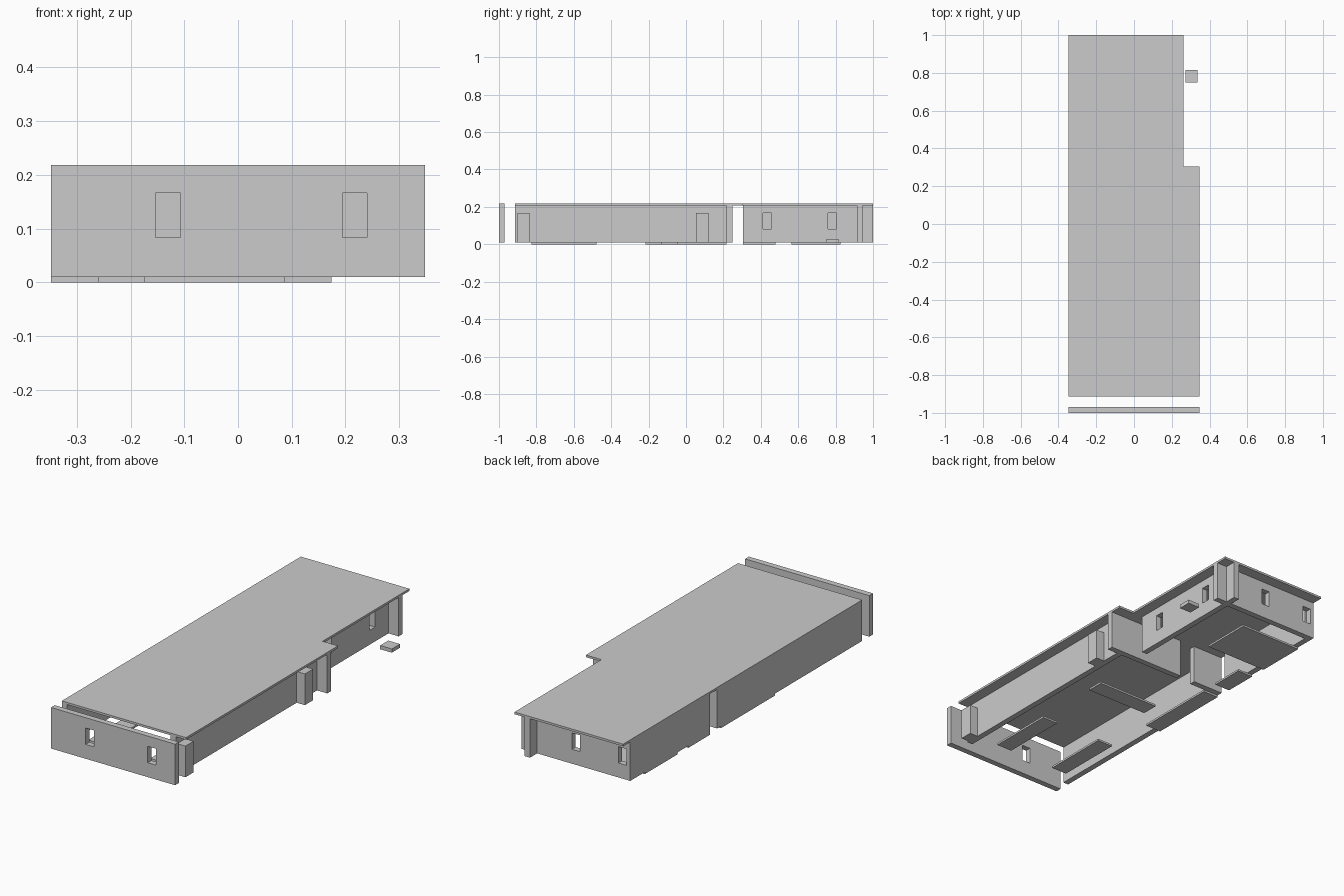
import bpy, bmesh

if "Cube" in bpy.data.objects:
    bpy.data.objects.remove(bpy.data.objects["Cube"])

G = 2 / 23            # floor-plan grid cell
T = 0.03              # wall thickness
Z0, Z1, TOP = 0.01, 0.207, 0.218


def gx(n):            # grid line to x
    return n * G


def gy(n):            # grid line to y
    return -1 + n * G


def box(name, x0, x1, y0, y1, z0, z1):
    bm = bmesh.new()
    bmesh.ops.create_cube(bm, size=1)
    for v in bm.verts:
        v.co = ((x0, x1)[v.co.x > 0], (y0, y1)[v.co.y > 0], (z0, z1)[v.co.z > 0])
    me = bpy.data.meshes.new(name)
    bm.to_mesh(me)
    bm.free()
    ob = bpy.data.objects.new(name, me)
    bpy.context.collection.objects.link(ob)
    return ob


def cut_window(wall, x, y):
    # Rectangular opening centred on a cell of the plan, through the given wall
    along_x = wall.dimensions.x > wall.dimensions.y
    hx, hy = (0.023, 0.06) if along_x else (0.06, 0.023)
    cutter = box("window_cutter", x - hx, x + hx, y - hy, y + hy, 0.083, 0.166)
    cutter.hide_render = True
    mod = wall.modifiers.new("window", 'BOOLEAN')
    mod.operation = 'DIFFERENCE'
    mod.solver = 'EXACT'
    mod.object = cutter
    bpy.context.view_layer.objects.active = wall
    bpy.context.view_layer.update()
    bpy.ops.object.modifier_apply(modifier=mod.name)
    bpy.data.objects.remove(cutter, do_unlink=True)


def wall_x(name, n0, n1, row, top=Z1):
    return box(name, gx(n0), gx(n1), gy(row), gy(row) + T, Z0, top)


def wall_y(name, col, m0, m1):
    return box(name, gx(col), gx(col) + T, gy(m0), gy(m1), Z0, Z1)


# L-shaped flat roof
bm = bmesh.new()
outline = [(-4, 1), (4, 1), (4, 15), (3, 15), (3, 23), (-4, 23)]
face = bm.faces.new([bm.verts.new((gx(a), gy(b), Z1)) for a, b in outline])
ext = bmesh.ops.extrude_face_region(bm, geom=[face])
for v in ext["geom"]:
    if isinstance(v, bmesh.types.BMVert):
        v.co.z = TOP
bmesh.ops.recalc_face_normals(bm, faces=bm.faces)
me = bpy.data.meshes.new("roof")
bm.to_mesh(me)
bm.free()
bpy.context.collection.objects.link(bpy.data.objects.new("roof", me))

# Walls running left to right
front = wall_x("front_wall", -4, 4, 0, TOP)
back = wall_x("back_wall", -4, 3, 22)
wall_x("cross_wall_right", -1, 4, 14)
wall_x("cross_wall_left", -4, -2, 14)

# Walls running front to back
wall_y("left_wall_front", -4, 1, 14)
wall_y("left_wall_back", -4, 15, 22)
wall_y("right_wall_front", 3, 1, 14)
side = wall_y("right_wall_back", 2, 15, 23)

# Window openings
bpy.context.view_layer.update()
for n in (-1.5, 2.5):
    cut_window(front, gx(n), T / 2 - 1)
for n in (-3.5, -0.5):
    cut_window(back, gx(n), gy(22) + T / 2)
for m in (16.5, 20.5):
    cut_window(side, gx(2) + T / 2, gy(m))

# Pillars along the right side and the door step
H = 0.0326
for name, m, top in (("front_pillar", 1.5, 0.168), ("middle_pillar", 12.5, 0.168),
                     ("door_step", 20.5, 0.029)):
    box(name, gx(3.5) - H, gx(3.5) + H, gy(m) - H, gy(m) + H, Z0, top)

# Thin floor plates: x range, y range in grid cells
plates = [(1, 2, 2, 6), (-3, -2, 2, 6), (-2, 2, 10, 11),
          (-4, -3, 9, 14), (-4, -3, 15, 17), (-4, 0, 18, 21)]
for i, (a, b, c, d) in enumerate(plates):
    box(f"floor_plate_{i + 1}", gx(a), gx(b), gy(c), gy(d), 0, Z0)
